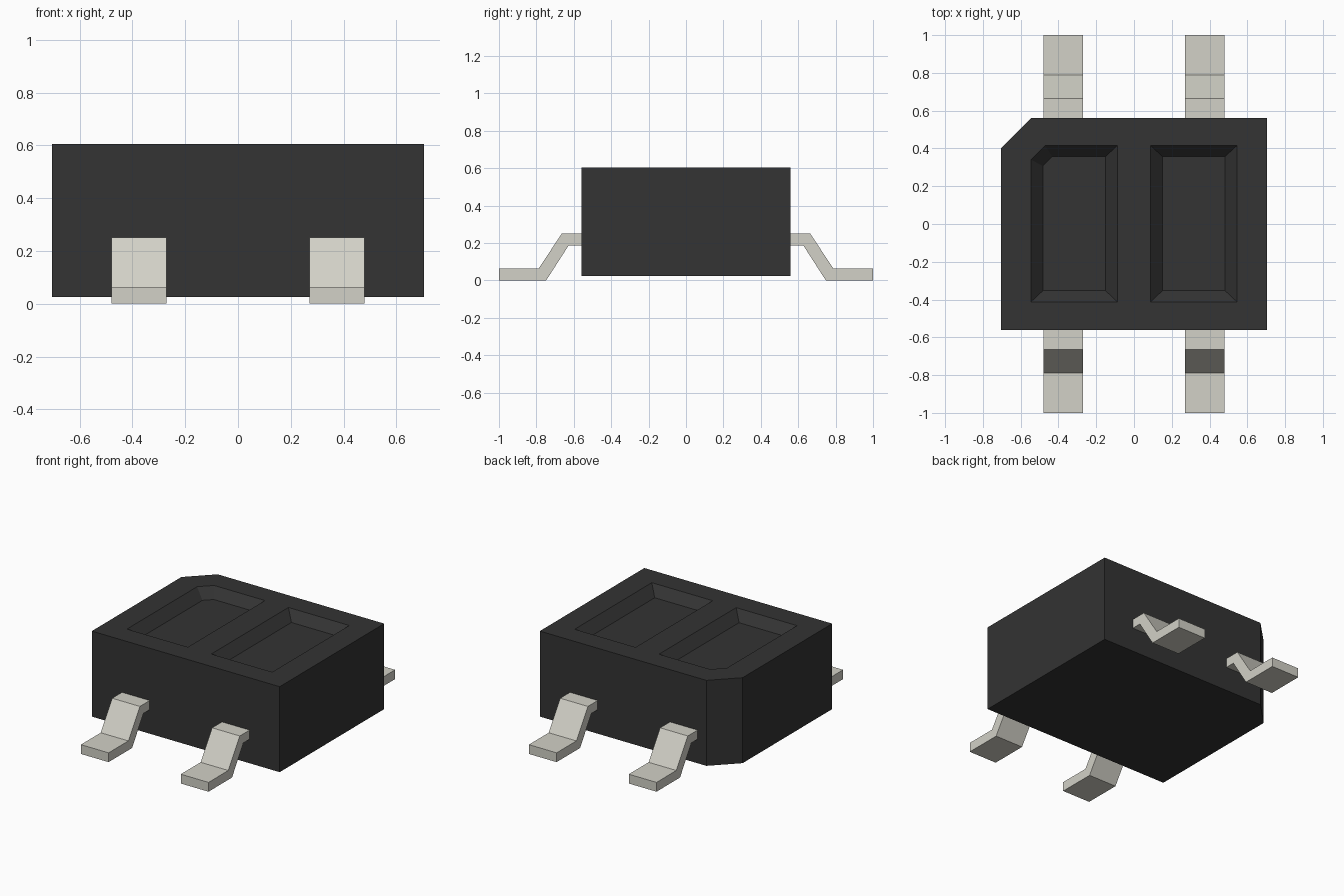
import bpy
import bmesh

cube = bpy.data.objects.get("Cube")
if cube:
    bpy.data.objects.remove(cube, do_unlink=True)


def material(name, rgb):
    m = bpy.data.materials.new(name)
    m.use_nodes = True
    m.diffuse_color = (*rgb, 1)
    m.node_tree.nodes["Principled BSDF"].inputs["Base Color"].default_value = (*rgb, 1)
    return m


black = material("black plastic", (0.033, 0.033, 0.033))
metal = material("tinned metal", (0.644, 0.638, 0.571))


def loft(name, rings, mat):
    """Closed solid through matching rings of 3D points."""
    bm = bmesh.new()
    loops = [[bm.verts.new(p) for p in ring] for ring in rings]
    n = len(loops[0])
    bm.faces.new(loops[0])
    bm.faces.new(loops[-1])
    for a, b in zip(loops, loops[1:]):
        for i in range(n):
            j = (i + 1) % n
            bm.faces.new((a[i], a[j], b[j], b[i]))
    bmesh.ops.recalc_face_normals(bm, faces=bm.faces[:])
    me = bpy.data.meshes.new(name)
    bm.to_mesh(me)
    bm.free()
    me.materials.append(mat)
    ob = bpy.data.objects.new(name, me)
    bpy.context.collection.objects.link(ob)
    return ob


def outline(x0, x1, y0, y1, c):
    """Rectangle with its back right (-x, +y) corner cut by c."""
    pts = [(x0, y0), (x1, y0), (x1, y1)]
    return pts + ([(x0 + c, y1), (x0, y1 - c)] if c else [(x0, y1)])


def at(pts, z):
    return [(x, y, z) for x, y in pts]


# Body block with one chamfered corner
BOTTOM, TOP, DEPTH = 0.025, 0.605, 0.063
block = outline(-0.705, 0.705, -0.56, 0.56, 0.16)
body = loft("body", [at(block, BOTTOM), at(block, TOP)], black)

# Two sloped pockets in the top
for side, x0, x1, c_rim, c_floor in (("right", -0.545, -0.088, 0.075, 0.05),
                                     ("left", 0.088, 0.545, 0, 0)):
    rim = outline(x0, x1, -0.412, 0.415, c_rim)
    floor = outline(x0 + 0.063, x1 - 0.063, -0.353, 0.357, c_floor)
    cutter = loft(side + "_pocket_cutter",
                  [at(floor, TOP - DEPTH), at(rim, TOP), at(rim, TOP + 0.1)], black)
    cutter.hide_render = True
    mod = body.modifiers.new(side + " pocket", 'BOOLEAN')
    mod.operation = 'DIFFERENCE'
    mod.solver = 'EXACT'
    mod.object = cutter
    bpy.context.view_layer.objects.active = body
    bpy.ops.object.modifier_apply(modifier=mod.name)
    bpy.data.objects.remove(cutter, do_unlink=True)

# Four bent leads, profile in (y, z)
LEAD = [(0.50, 0.25), (0.665, 0.25), (0.788, 0.063), (1.0, 0.063),
        (1.0, 0.0), (0.748, 0.0), (0.627, 0.188), (0.50, 0.188)]
for end, sy in (("front", -1), ("back", 1)):
    for side, cx in (("right", -0.375), ("left", 0.375)):
        rings = [[(cx + dx, sy * y, z) for y, z in LEAD] for dx in (-0.104, 0.104)]
        loft(f"{end}_{side}_lead", rings, metal)
